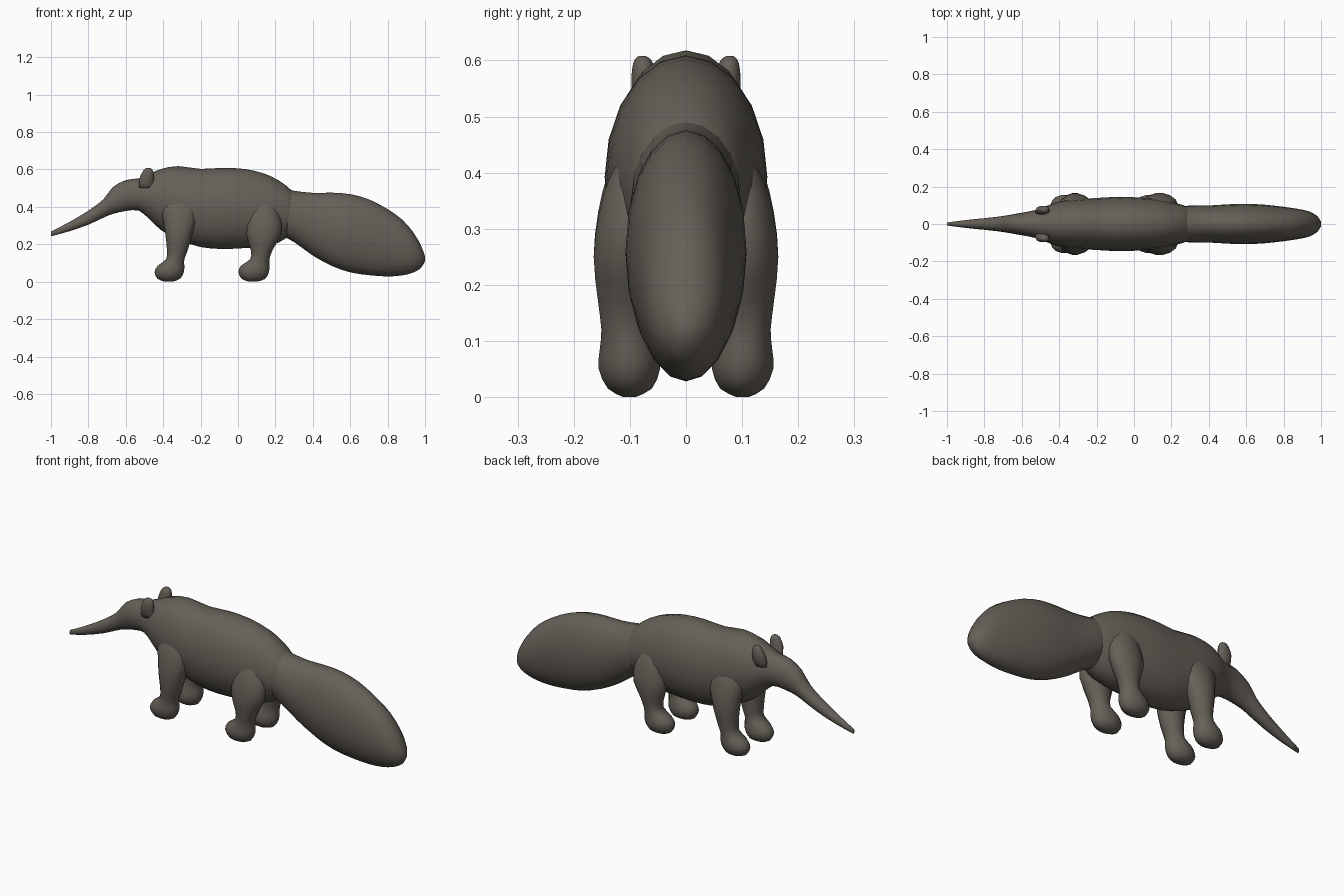
import bpy, bmesh
from math import cos, sin, tau

mat = bpy.data.materials.new("grey_brown_fur")
mat.diffuse_color = (0.13, 0.115, 0.095, 1)


def refine(rows, steps=2):
    """Catmull-Rom interpolation between section rows."""
    out = []
    for i in range(len(rows) - 1):
        a, b, c, d = (rows[max(i - 1, 0)], rows[i], rows[i + 1],
                      rows[min(i + 2, len(rows) - 1)])
        for k in range(steps):
            t = k / steps
            out.append([0.5 * (2 * q + (r - p) * t + (2 * p - 5 * q + 4 * r - s) * t * t
                               + (3 * q - p - 3 * r + s) * t ** 3)
                        for p, q, r, s in zip(a, b, c, d)])
    return out + [list(rows[-1])]


def loft(name, rings):
    """Skin closed rings of points and cap both ends."""
    bm = bmesh.new()
    loops = [[bm.verts.new(p) for p in ring] for ring in rings]
    n = len(loops[0])
    for a, b in zip(loops, loops[1:]):
        for i in range(n):
            j = (i + 1) % n
            bm.faces.new((a[i], a[j], b[j], b[i]))
    bm.faces.new(loops[0])
    bm.faces.new(loops[-1])
    bmesh.ops.recalc_face_normals(bm, faces=bm.faces)
    mesh = bpy.data.meshes.new(name)
    bm.to_mesh(mesh)
    bm.free()
    obj = bpy.data.objects.new(name, mesh)
    bpy.context.collection.objects.link(obj)
    mesh.materials.append(mat)
    mesh.shade_smooth()
    return obj


def angles(n):
    return [tau * i / n for i in range(n)]


def long_part(name, rows, n=20):
    """Rows: x, bottom z, top z, half width."""
    return loft(name, [[(x, w * cos(a), (lo + hi) / 2 + (hi - lo) / 2 * sin(a))
                        for a in angles(n)] for x, lo, hi, w in refine(rows)])


def upright_pair(name, rows, n=14):
    """Rows: z, x min, x max, y inner, y outer; mirrored across y."""
    for side, s in (("near", -1), ("far", 1)):
        loft(f"{name}_{side}",
             [[((x0 + x1) / 2 + (x1 - x0) / 2 * cos(a),
                s * ((y0 + y1) / 2 + (y1 - y0) / 2 * sin(a)), z)
               for a in angles(n)] for z, x0, x1, y0, y1 in refine(rows)])


# Snout, head and torso
long_part("head_and_torso", [
    (-1.0, .243, .268, .008), (-.9, .27, .32, .021), (-.8, .305, .38, .031),
    (-.72, .342, .44, .04), (-.67, .362, .505, .048), (-.6, .378, .543, .06),
    (-.53, .38, .553, .074), (-.47, .33, .578, .095), (-.41, .275, .603, .118),
    (-.32, .225, .618, .131), (-.2, .185, .603, .139), (-.08, .175, .609, .145),
    (.04, .18, .602, .141), (.14, .188, .578, .13), (.22, .21, .54, .112),
    (.29, .26, .485, .09), (.34, .32, .42, .04)])

# Bushy tail
long_part("tail", [
    (.16, .31, .47, .05), (.23, .25, .50, .09), (.3, .212, .486, .098),
    (.4, .14, .475, .099), (.5, .085, .476, .105), (.6, .05, .468, .108),
    (.7, .035, .44, .103), (.8, .028, .388, .092), (.88, .034, .33, .08),
    (.94, .05, .26, .066), (.98, .075, .19, .042), (1.0, .11, .135, .012)])

# Legs with rounded paws
upright_pair("front_leg", [
    (0, -.39, -.35, .09, .112), (.015, -.43, -.31, .06, .14),
    (.05, -.446, -.29, .045, .157), (.085, -.43, -.287, .05, .155),
    (.12, -.385, -.287, .058, .152), (.17, -.38, -.268, .055, .158),
    (.25, -.388, -.245, .05, .166), (.33, -.40, -.22, .04, .158),
    (.40, -.41, -.21, .03, .14), (.46, -.37, -.25, .03, .11)])
upright_pair("hind_leg", [
    (0, .06, .10, .09, .112), (.015, .02, .145, .06, .14),
    (.05, .003, .165, .045, .157), (.085, .015, .168, .05, .155),
    (.12, .065, .168, .058, .152), (.17, .068, .185, .055, .158),
    (.25, .045, .228, .05, .166), (.33, .045, .232, .04, .156),
    (.39, .06, .21, .03, .138), (.45, .09, .18, .03, .105)])

# Small upright ears
upright_pair("ear", [
    (.50, -.53, -.45, .04, .085), (.55, -.527, -.45, .05, .098),
    (.585, -.512, -.452, .055, .097), (.602, -.50, -.46, .062, .092),
    (.608, -.49, -.47, .072, .084)], n=10)
